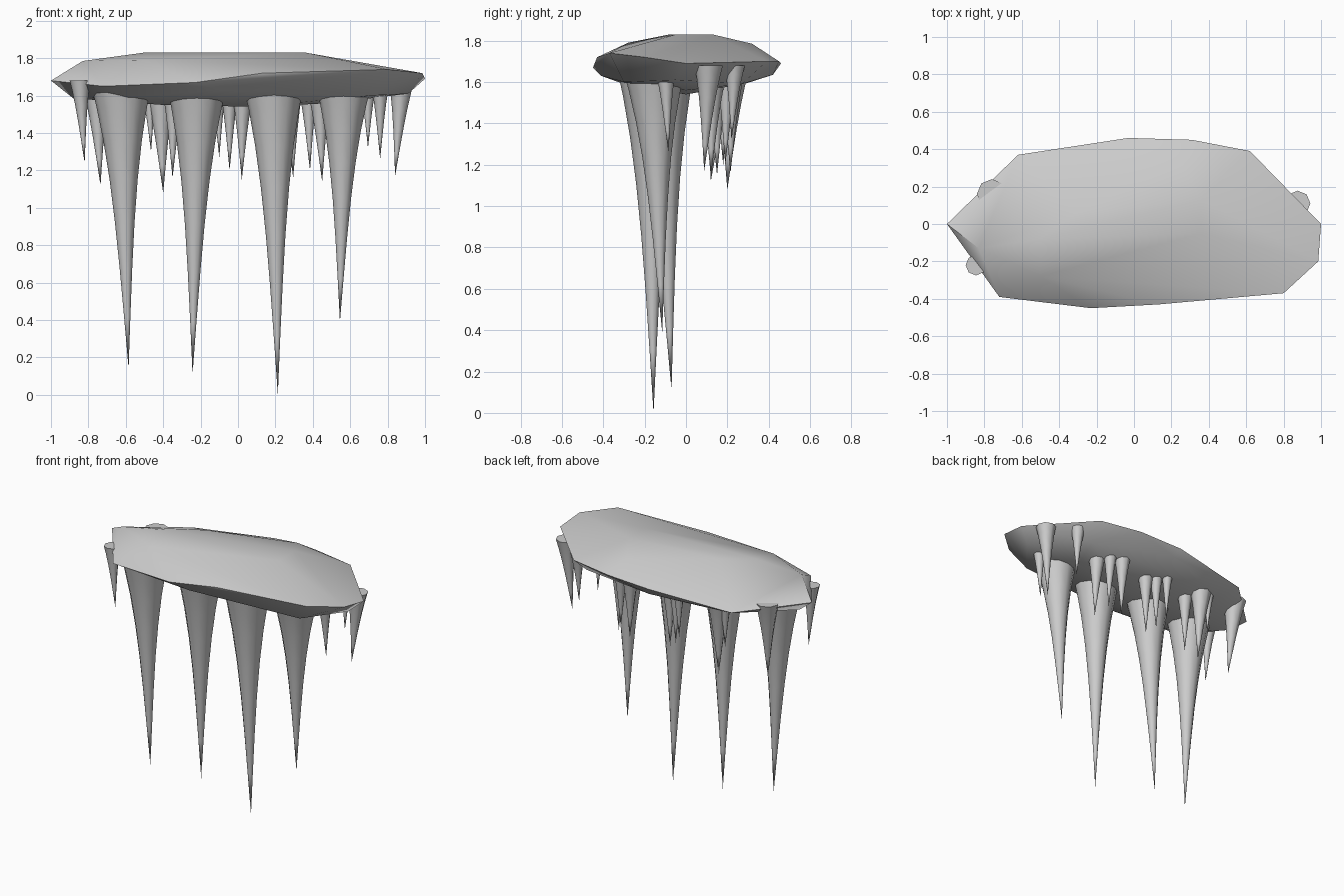
import bpy, bmesh, math
from mathutils import Vector

if "Cube" in bpy.data.objects:
    bpy.data.objects.remove(bpy.data.objects["Cube"])


def finish(bm, name, angle):
    me = bpy.data.meshes.new(name)
    bmesh.ops.recalc_face_normals(bm, faces=bm.faces[:])
    bm.to_mesh(me)
    bm.free()
    ob = bpy.data.objects.new(name, me)
    bpy.context.collection.objects.link(ob)
    bpy.ops.object.select_all(action='DESELECT')
    ob.select_set(True)
    bpy.context.view_layer.objects.active = ob
    bpy.ops.object.shade_smooth_by_angle(angle=math.radians(angle))
    return ob


# Rock slab: rough rim, flattened crown and shallow belly wrapped in one hull
rim = [(-1, 0, 1.68), (-.62, .37, 1.645), (-.03, .46, 1.69), (.31, .45, 1.70),
       (.62, .39, 1.70), (1, 0, 1.69), (.985, -.2, 1.72), (.8, -.37, 1.74),
       (.13, -.43, 1.72), (-.23, -.45, 1.67), (-.72, -.39, 1.65)]
crown = [(-.83, -.13, 1.785), (-.5, -.08, 1.83), (-.3, .06, 1.83), (.36, .13, 1.83),
         (.36, -.05, 1.83), (.25, .32, 1.785), (-.5, -.28, 1.79)]
belly = [(-.88, -.03, 1.585), (-.6, -.3, 1.59), (-.1, -.41, 1.63), (.7, -.3, 1.60),
         (.91, -.05, 1.61), (.6, .27, 1.59), (0, .42, 1.635), (-.55, .28, 1.59),
         (-.4, 0, 1.55), (.1, 0, 1.54), (.5, 0, 1.56)]
bm = bmesh.new()
for p in rim + crown + belly:
    bm.verts.new(p)
hull = bmesh.ops.convex_hull(bm, input=bm.verts[:])
bmesh.ops.delete(bm, geom=list({v for v in hull["geom_interior"] + hull["geom_unused"]
                                if isinstance(v, bmesh.types.BMVert)}), context='VERTS')
finish(bm, "rock_slab", 60)


def spike(name, base, tip, radius, flare, sides=10, rings=7):
    """Bent cone hanging from base to tip, flaring where it meets the slab."""
    base, tip = Vector(base), Vector(tip)
    bm = bmesh.new()
    loops = []
    for i in range(rings):
        t = (i / rings) ** 1.3
        c = base.lerp(tip, t)
        r = radius * ((1 - flare) * (1 - t) + flare * (1 - t) ** 4)
        loops.append([bm.verts.new((c.x + r * math.cos(math.tau * k / sides),
                                    c.y + r * math.sin(math.tau * k / sides), c.z))
                      for k in range(sides)])
    bm.faces.new(loops[0])
    for a, b in zip(loops, loops[1:]):
        for k in range(sides):
            n = (k + 1) % sides
            bm.faces.new((a[k], a[n], b[n], b[k]))
    end = bm.verts.new(tip)
    for k in range(sides):
        bm.faces.new((loops[-1][k], loops[-1][(k + 1) % sides], end))
    finish(bm, name, 50)


# Large stalactites along the front: base x, y, tip x, y, z, radius
large = [(-.625, -.165, -.585, -.158, .14, .162), (-.22, -.12, -.243, -.07, .11, .162),
         (.19, -.17, .213, -.157, 0, .162), (.565, -.155, .545, -.115, .39, .15)]
for i, (x, y, tx, ty, tz, r) in enumerate(large):
    spike(f"large_stalactite_{i + 1}", (x, y, 1.66), (tx, ty, tz), r, .43, 12)

# Small stalactites clustered behind them
small = [(-.845, -.22, -.82, -.22, 1.24, .055), (-.76, .16, -.735, .12, 1.12, .08),
         (-.475, .23, -.465, .22, 1.30, .05), (-.415, .22, -.40, .2, 1.08, .09),
         (-.345, .13, -.35, .12, 1.16, .07), (-.105, .23, -.10, .22, 1.27, .05),
         (-.045, .18, -.045, .18, 1.20, .06), (.025, .15, .02, .15, 1.15, .07),
         (.285, .22, .295, .215, 1.16, .07), (.375, .2, .385, .19, 1.20, .06),
         (.435, .13, .45, .12, 1.14, .075), (.695, .235, .695, .22, 1.32, .05),
         (.76, -.1, .76, -.085, 1.26, .053), (.875, .11, .84, .088, 1.17, .068)]
for i, (x, y, tx, ty, tz, r) in enumerate(small):
    spike(f"small_stalactite_{i + 1}", (x, y, 1.68), (tx, ty, tz), r, .22, 8, 5)
